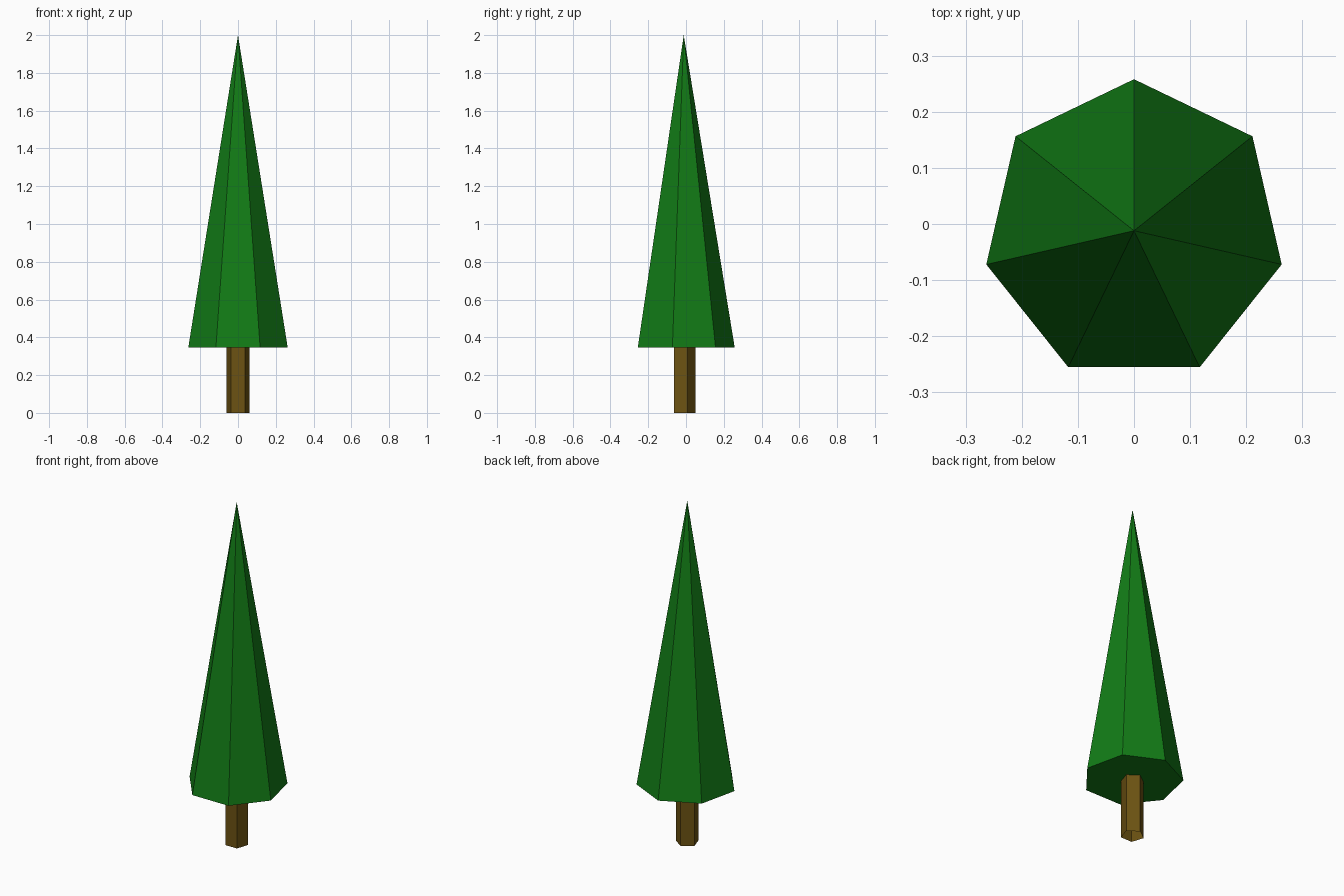
import bpy, bmesh, math

if "Cube" in bpy.data.objects:
    bpy.data.objects.remove(bpy.data.objects["Cube"])

CY = -0.012  # common axis of trunk and foliage


def material(name, rgb):
    m = bpy.data.materials.new(name)
    m.diffuse_color = (*rgb, 1)
    m.use_nodes = True
    m.node_tree.nodes["Principled BSDF"].inputs["Base Color"].default_value = m.diffuse_color
    return m


def tapered(name, sides, r_bottom, r_top, z0, z1, mat, open_ends=False):
    """Low-poly cone or prism with one corner pointing to the back (+y)."""
    bm = bmesh.new()

    def ring(r, z):
        angles = [math.pi / 2 + 2 * math.pi * i / sides for i in range(sides)]
        return [bm.verts.new((r * math.cos(a), CY + r * math.sin(a), z)) for a in angles]

    low = ring(r_bottom, z0)
    if r_top:
        high = ring(r_top, z1)
    else:
        high = [bm.verts.new((0, CY, z1))] * sides
    for i in range(sides):
        j = (i + 1) % sides
        bm.faces.new([low[i], low[j], high[j]] + ([high[i]] if r_top else []))
    if not open_ends:
        bm.faces.new(low[::-1])
        if r_top:
            bm.faces.new(high)
    mesh = bpy.data.meshes.new(name)
    bm.to_mesh(mesh)
    bm.free()
    mesh.materials.append(mat)
    obj = bpy.data.objects.new(name, mesh)
    bpy.context.collection.objects.link(obj)
    return obj


green = material("leaf green", (0.006, 0.2, 0.008))
brown = material("bark brown", (0.15, 0.085, 0.006))

# Five-sided trunk, an open tube
tapered("trunk", 5, 0.063, 0.063, 0.0, 0.345, brown, open_ends=True)
# Seven-sided pointed foliage
tapered("foliage", 7, 0.27, 0, 0.345, 2.0, green)
